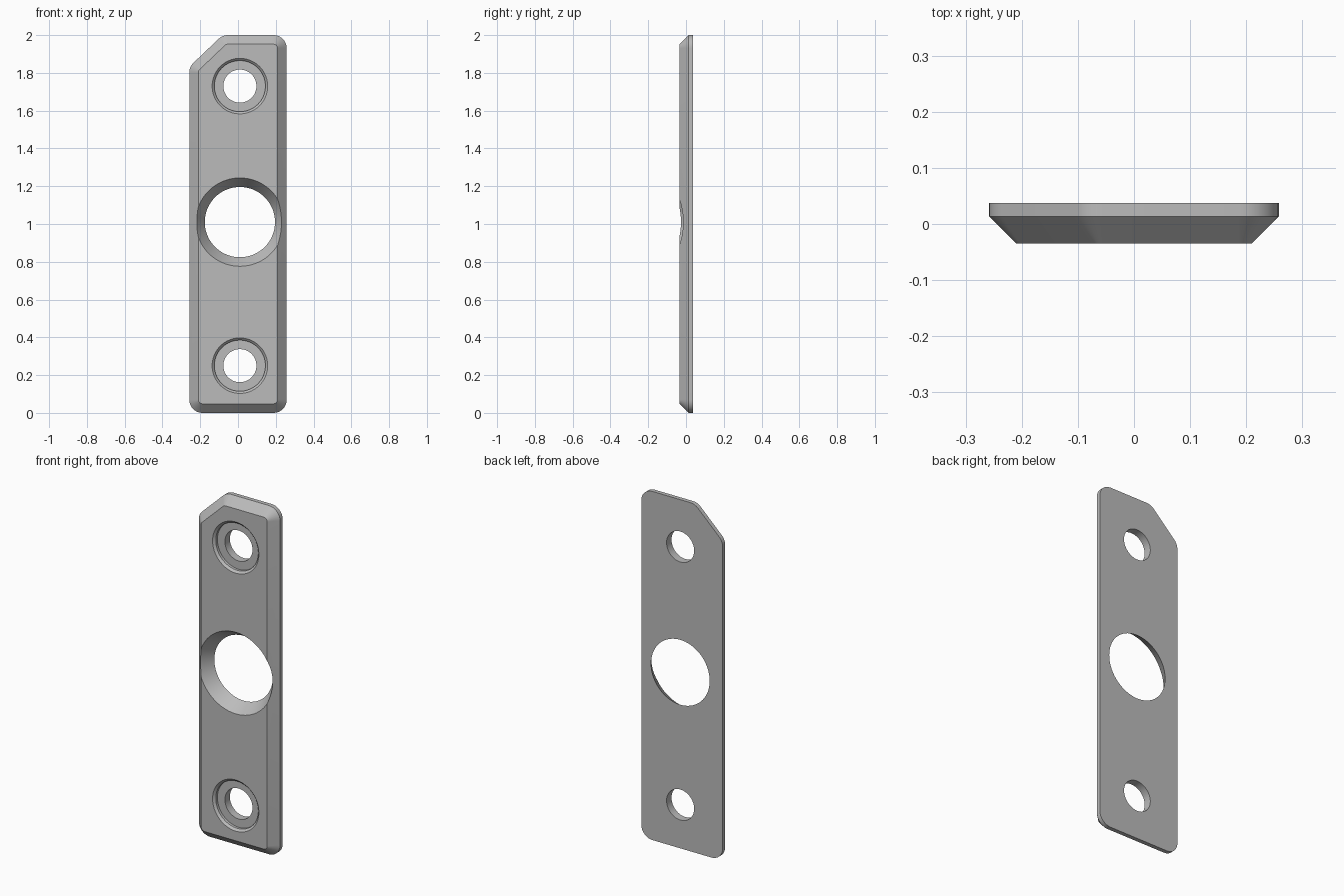
import bpy, bmesh, math
from mathutils import Vector

old = bpy.data.objects.get("Cube")
if old:
    bpy.data.objects.remove(old, do_unlink=True)

FRONT, SHOULDER, BACK = -0.035, 0.013, 0.037
BEVEL = SHOULDER - FRONT

grey = bpy.data.materials.new("metal_grey")
grey.use_nodes = True
colour = (0.5, 0.5, 0.5, 1)
grey.diffuse_color = colour
grey.node_tree.nodes["Principled BSDF"].inputs["Base Color"].default_value = colour


def loft(name, rings):
    """Closed solid through a stack of equal-length point rings."""
    bm = bmesh.new()
    rows = [[bm.verts.new(p) for p in ring] for ring in rings]
    for a, b in zip(rows, rows[1:]):
        for i in range(len(a)):
            j = (i + 1) % len(a)
            bm.faces.new((a[i], a[j], b[j], b[i]))
    bm.faces.new(rows[0][::-1])
    bm.faces.new(rows[-1])
    bmesh.ops.recalc_face_normals(bm, faces=bm.faces)
    mesh = bpy.data.meshes.new(name)
    bm.to_mesh(mesh)
    bm.free()
    mesh.materials.append(grey)
    obj = bpy.data.objects.new(name, mesh)
    bpy.context.collection.objects.link(obj)
    return obj


def rounded_ring(corners, radius, inset, y, steps=8):
    """Counter-clockwise outline with rounded corners, moved inward by inset."""
    ring = []
    for i, c in enumerate(corners):
        c = Vector(c)
        d_in = (c - Vector(corners[i - 1])).normalized()
        d_out = (Vector(corners[(i + 1) % len(corners)]) - c).normalized()
        n_in, n_out = Vector((d_in.y, -d_in.x)), Vector((d_out.y, -d_out.x))
        centre = c - (n_in + n_out) * radius / (1 + n_in.dot(n_out))
        start, sweep = math.atan2(n_in.y, n_in.x), n_in.angle(n_out)
        for k in range(steps + 1):
            a = start + sweep * k / steps
            r = radius - inset
            ring.append((centre.x + r * math.cos(a), y, centre.y + r * math.sin(a)))
    return ring


def turned_cutter(name, x, z, profile, sides=72):
    """Round cutter along y from (radius, y) pairs."""
    angles = [math.tau * i / sides for i in range(sides)]
    return loft(name, [[(x + r * math.cos(a), y, z + r * math.sin(a)) for a in angles]
                       for r, y in profile])


# Plate with a clipped top corner and bevelled front
outline = [(-0.258, 0), (0.258, 0), (0.258, 2), (-0.082, 2), (-0.258, 1.832)]
plate = loft("mounting_plate", [rounded_ring(outline, 0.07, inset, y) for inset, y in
                                ((BEVEL, FRONT), (0, SHOULDER), (0, BACK))])

# Tapered centre hole, extended past both faces along the same slope
slope = (0.234 - 0.186) / (BACK - FRONT)
extra = 0.05
cutters = [turned_cutter("centre_hole_cutter", 0.01, 1.01,
                         [(0.234 + slope * extra, FRONT - extra),
                          (0.186 - slope * extra, BACK + extra)])]

# Counterbored screw holes
screw = [(0.147, FRONT - extra), (0.147, FRONT), (0.135, FRONT + 0.012),
         (0.135, FRONT + 0.027), (0.0875, FRONT + 0.027), (0.0875, BACK + extra)]
for place, z in (("upper", 1.73), ("lower", 0.25)):
    cutters.append(turned_cutter(place + "_screw_hole_cutter", 0.01, z, screw))

# Cut the holes
bpy.ops.object.select_all(action='DESELECT')
bpy.context.view_layer.objects.active = plate
plate.select_set(True)
for cutter in cutters:
    mod = plate.modifiers.new(cutter.name, 'BOOLEAN')
    mod.operation, mod.solver, mod.object = 'DIFFERENCE', 'EXACT', cutter
    bpy.ops.object.modifier_apply(modifier=mod.name)
    bpy.data.objects.remove(cutter, do_unlink=True)

bpy.ops.object.shade_smooth_by_angle(angle=math.radians(25))
